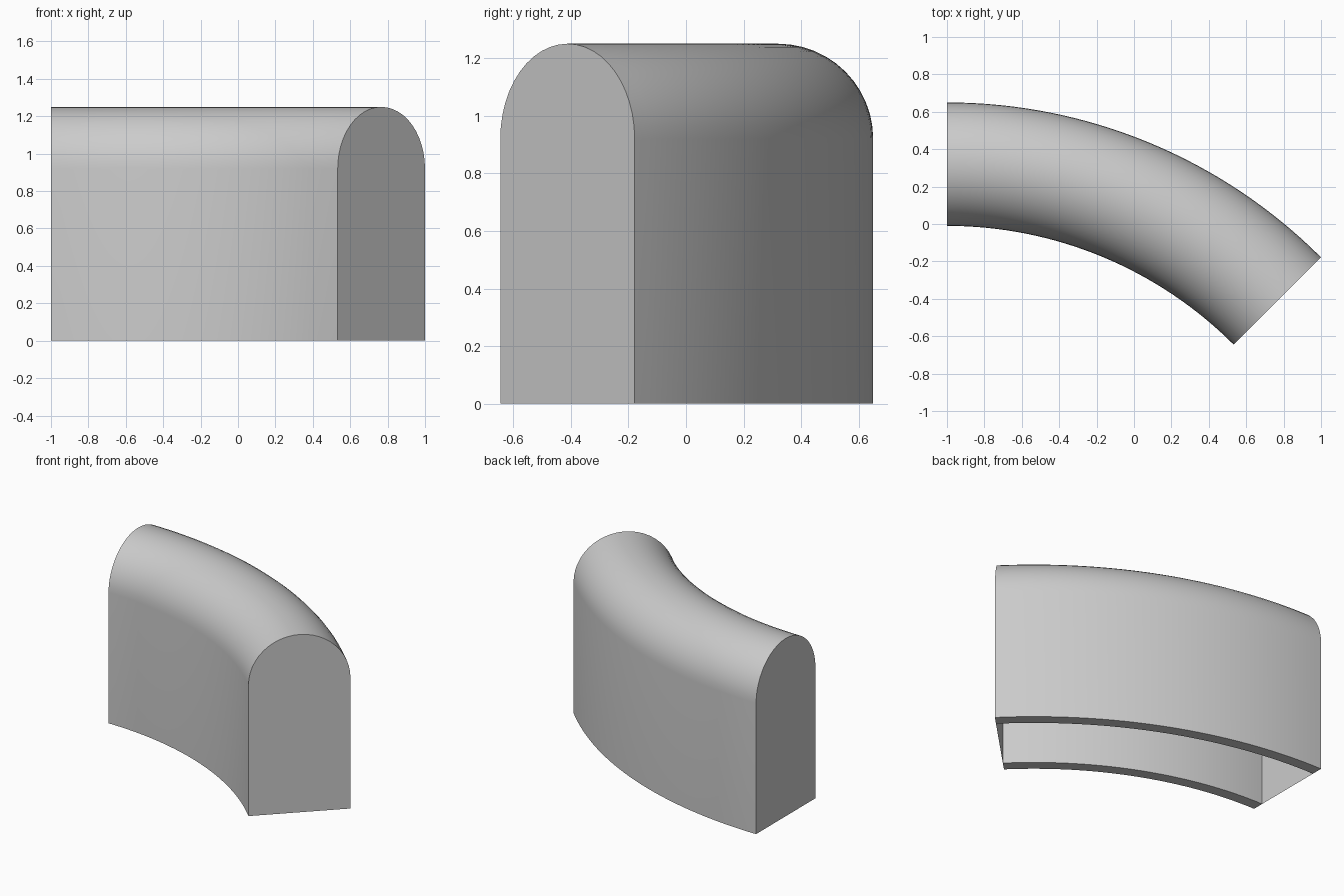
import bpy, bmesh, math

if "Cube" in bpy.data.objects:
    bpy.data.objects.remove(bpy.data.objects["Cube"])

R_OUT, R_IN = 2.828, 2.168          # plan radii of the curved wall
CX, CY = -1.0, -2.178               # centre of the bend
SWEEP, STEPS = math.radians(45), 32
HALF, SPRING, WALL, ARCH = 0.33, 0.92, 0.08, 24
MID = (R_OUT + R_IN) / 2


def arch(radius):
    """Open arch outline (offset from mid radius, height), inner foot to outer foot."""
    pts = [(-radius, 0.0)]
    for i in range(ARCH + 1):
        a = math.pi * (1 - i / ARCH)
        pts.append((radius * math.cos(a), SPRING + radius * math.sin(a)))
    return pts + [(radius, 0.0)]


outer, cavity = arch(HALF), arch(HALF - WALL)
profile = outer + cavity[::-1]      # closed wall section
n, m = len(profile), len(outer)

bm = bmesh.new()
rings = []
for s in range(STEPS + 1):
    t = SWEEP * s / STEPS
    rings.append([bm.verts.new((CX + (MID + d) * math.sin(t),
                                CY + (MID + d) * math.cos(t), z)) for d, z in profile])

# Swept shell, cavity and foot strips
for a, b in zip(rings, rings[1:]):
    for i in range(n):
        j = (i + 1) % n
        bm.faces.new((a[i], a[j], b[j], b[i]))

# Flat thin end caps: wall section plus a panel closing the cavity
for ring, flip in ((rings[0], True), (rings[-1], False)):
    loops = [[ring[i], ring[i + 1], ring[n - 2 - i], ring[n - 1 - i]] for i in range(m - 1)]
    loops.append(ring[m:][::-1])
    for loop in loops:
        bm.faces.new(loop[::-1] if flip else loop)

bm.normal_update()
# Make the outside of the shell face outwards
top = max(bm.faces, key=lambda f: f.calc_center_median().z if abs(f.normal.z) > 0.9 else -1)
if top.normal.z < 0:
    bmesh.ops.reverse_faces(bm, faces=bm.faces[:])

mesh = bpy.data.meshes.new("curved_arch_block")
bm.to_mesh(mesh)
bm.free()
block = bpy.data.objects.new("curved_arch_block", mesh)
bpy.context.collection.objects.link(block)

grey = bpy.data.materials.new("light_grey")
grey.diffuse_color = (0.6, 0.6, 0.6, 1)
grey.use_nodes = True
grey.node_tree.nodes["Principled BSDF"].inputs["Base Color"].default_value = grey.diffuse_color
mesh.materials.append(grey)

bpy.context.view_layer.objects.active = block
block.select_set(True)
bpy.ops.object.shade_smooth_by_angle(angle=math.radians(30))
